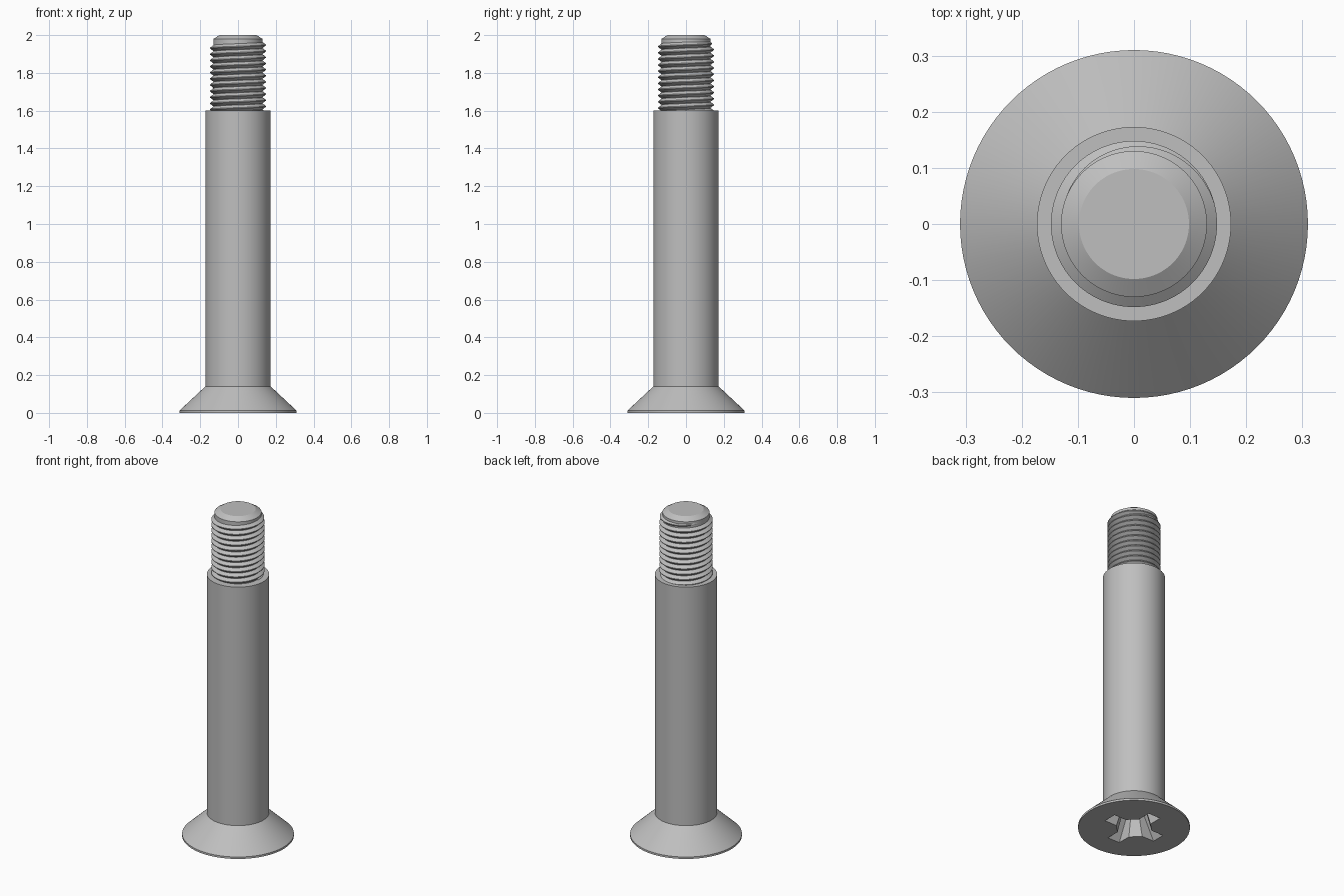
import bpy, bmesh, math
from math import sin, cos, pi, radians

cube = bpy.data.objects.get("Cube")
if cube:
    bpy.data.objects.remove(cube, do_unlink=True)

SEG = 96
PITCH = 0.0325
ROOT, CREST = 0.13, 0.148

steel = bpy.data.materials.new("grey steel")
steel.use_nodes = True
grey = (0.52, 0.52, 0.52, 1)
steel.diffuse_color = grey
steel.node_tree.nodes["Principled BSDF"].inputs["Base Color"].default_value = grey


def finish(name, bm):
    bmesh.ops.recalc_face_normals(bm, faces=bm.faces)
    mesh = bpy.data.meshes.new(name)
    bm.to_mesh(mesh)
    bm.free()
    mesh.materials.append(steel)
    obj = bpy.data.objects.new(name, mesh)
    bpy.context.collection.objects.link(obj)
    return obj


def bridge(bm, a, b):
    for i in range(len(a)):
        j = (i + 1) % len(a)
        bm.faces.new((a[i], a[j], b[j], b[i]))


def smooth(obj):
    bpy.ops.object.select_all(action="DESELECT")
    obj.select_set(True)
    bpy.context.view_layer.objects.active = obj
    bpy.ops.object.shade_smooth_by_angle(angle=radians(25))


def stack(name, rings):
    """Closed solid through a list of matching point loops."""
    bm = bmesh.new()
    loops = [[bm.verts.new(p) for p in ring] for ring in rings]
    for a, b in zip(loops, loops[1:]):
        bridge(bm, a, b)
    bm.faces.new(loops[0])
    bm.faces.new(loops[-1])
    return finish(name, bm)


def circle(r, z):
    return [(r * cos(2 * pi * i / SEG), r * sin(2 * pi * i / SEG), z) for i in range(SEG)]


def cross(reach, core, width, z):
    """Four-armed outline with bevelled inner corners."""
    arm = [(core, -width), (reach, -width), (reach, width), (core, width)]
    return [(x * c - y * s, x * s + y * c, z)
            for c, s in ((1, 0), (0, 1), (-1, 0), (0, -1)) for x, y in arm]


# Countersunk head, shank and threaded core as one turned solid
profile = [(0.31, 0), (0.31, 0.012), (0.173, 0.14), (0.173, 1.6),
           (ROOT, 1.6), (ROOT, 1.98), (0.098, 2.0)]
body = stack("screw_body", [circle(r, z) for r, z in profile])

# Tapered cross recess in the underside of the head
cutter = stack("recess_cutter", [cross(0.182, 0.096, 0.042, -0.01),
                                 cross(0.095, 0.058, 0.028, 0.13),
                                 cross(0.012, 0.008, 0.004, 0.16)])
cutter.hide_render = True
cutter.hide_set(True)
cut = body.modifiers.new("recess", "BOOLEAN")
cut.operation = "DIFFERENCE"
cut.solver = "EXACT"
cut.object = cutter
bpy.context.view_layer.objects.active = body
body.select_set(True)
bpy.ops.object.modifier_apply(modifier=cut.name)
bpy.data.objects.remove(cutter, do_unlink=True)
smooth(body)

# Right-handed helical thread, fading out at the tip
bm = bmesh.new()
start, end = 1.59, 1.962
steps = int((end - start) / PITCH * SEG)
previous = None
for k in range(steps + 1):
    angle = 2 * pi * k / SEG
    z = start + PITCH * k / SEG
    fade = min(1, (steps - k) / (SEG * 0.4))
    crest = ROOT + (CREST - ROOT) * fade
    half = PITCH * (0.12 + 0.36 * fade)
    section = [(ROOT - 0.004, -half), (ROOT, -half), (crest, -0.002),
               (crest, 0.002), (ROOT, half), (ROOT - 0.004, half)]
    ring = [bm.verts.new((r * cos(angle), r * sin(angle), z + dz)) for r, dz in section]
    if previous:
        bridge(bm, previous, ring)
    else:
        bm.faces.new(ring)
    previous = ring
bm.faces.new(previous)
smooth(finish("screw_thread", bm))
